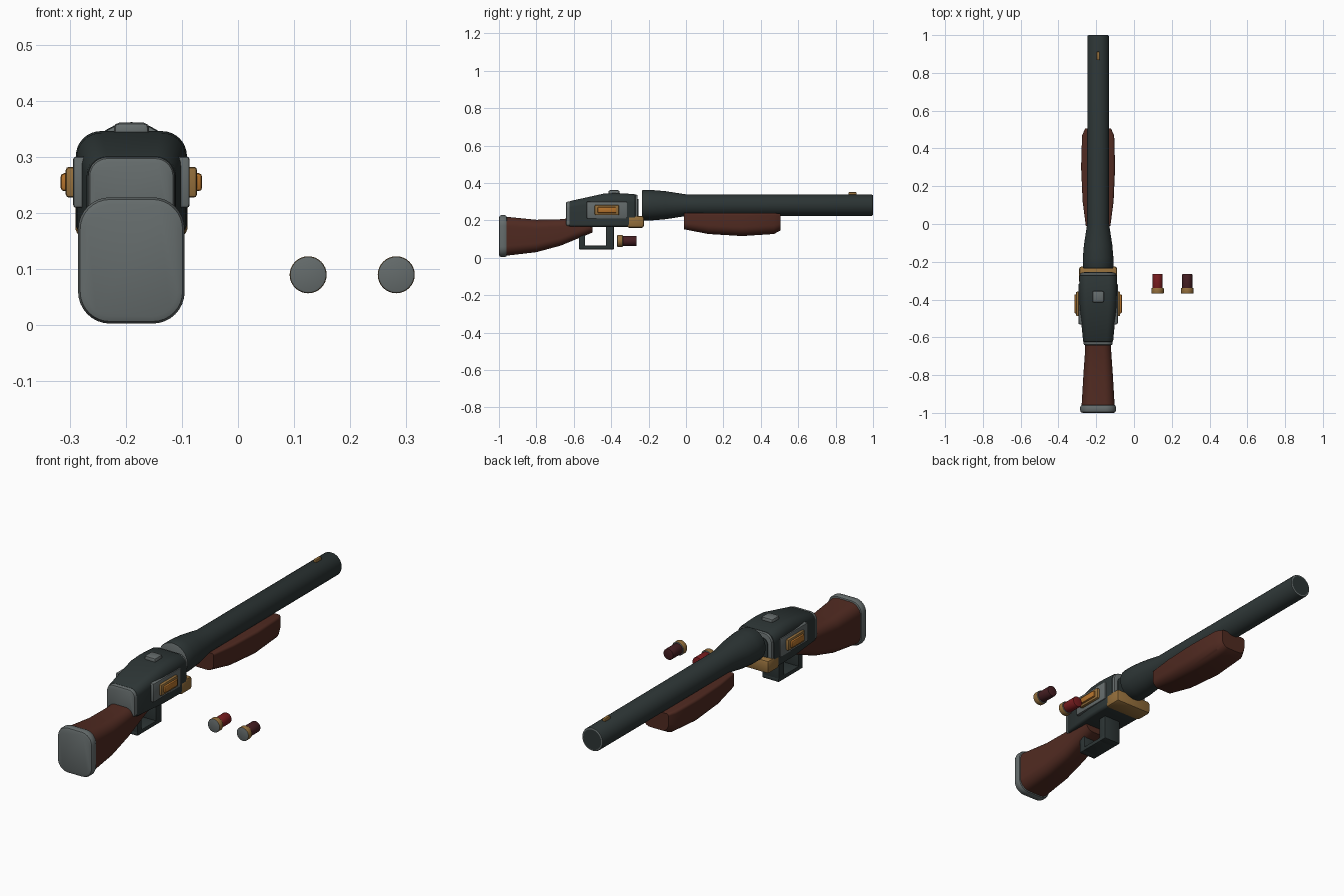
import bpy, bmesh, math

if "Cube" in bpy.data.objects:
    bpy.data.objects.remove(bpy.data.objects["Cube"])

AXIS = -.19  # centre line of the long assembly
BORE = .281  # height of the barrel axis


def material(name, *rgb):
    mat = bpy.data.materials.new(name)
    mat.use_nodes = True
    mat.diffuse_color = (*rgb, 1)
    shader = mat.node_tree.nodes["Principled BSDF"]
    shader.inputs["Base Color"].default_value = mat.diffuse_color
    return mat


dark = material("dark gunmetal", .026, .036, .036)
grey = material("steel grey", .13, .15, .15)
wood = material("red brown wood", .08, .023, .015)
brass = material("brass", .3, .16, .045)
orange = material("orange brass", .46, .17, .025)
red = material("red", .19, .012, .014)
maroon = material("maroon", .06, .013, .016)


def finish(bm, name, mats, bevel):
    """Turn a bmesh into an object with bevelled hard edges and smooth curves."""
    mesh = bpy.data.meshes.new(name)
    bm.to_mesh(mesh)
    bm.free()
    for mat in mats:
        mesh.materials.append(mat)
    ob = bpy.data.objects.new(name, mesh)
    bpy.context.collection.objects.link(ob)
    bpy.ops.object.select_all(action="DESELECT")
    ob.select_set(True)
    bpy.context.view_layer.objects.active = ob
    if bevel:
        modifier = ob.modifiers.new("Bevel", "BEVEL")
        modifier.width = bevel
        modifier.segments = 2
        bpy.ops.object.modifier_apply(modifier=modifier.name)
    bpy.ops.object.shade_smooth_by_angle(angle=math.radians(28))


def section(x, y, half, low, high, top, base, steps=8):
    """Rounded rectangle; top and base are corner radii as shares of the half width."""
    points = []
    for corner, (sx, sz) in enumerate(((1, 1), (-1, 1), (-1, -1), (1, -1))):
        radius = half * (top if sz > 0 else base)
        centre_z = high - radius if sz > 0 else low + radius
        for step in range(steps + 1):
            angle = (corner + step / steps) * math.pi / 2
            points.append((x + sx * (half - radius) + radius * math.cos(angle), y,
                           centre_z + radius * math.sin(angle)))
    return points


def loft(name, mats, rows, x=AXIS, top=.6, base=.6, bevel=0, rim=0):
    """Skin rows of (y, half width, low, high); a second material paints the ends."""
    bm = bmesh.new()
    rings = [[bm.verts.new(p) for p in section(x, *row, top, base)] for row in rows]
    for near, far in zip(rings, rings[1:]):
        for i in range(len(near)):
            bm.faces.new((near[i - 1], near[i], far[i], far[i - 1]))
    caps = [bm.faces.new(rings[0]), bm.faces.new(rings[-1])]
    for cap in caps:
        cap.material_index = len(mats) - 1
    bmesh.ops.remove_doubles(bm, verts=bm.verts, dist=.00001)
    bmesh.ops.recalc_face_normals(bm, faces=bm.faces)
    if rim:
        front = max(bm.faces, key=lambda face: face.calc_center_median().y)
        bmesh.ops.inset_region(bm, faces=[front], thickness=rim)
        front.material_index = 0
    finish(bm, name, mats, bevel)


def turned(name, mats, rows, z, **options):
    """Round part along y from rows of (y, radius)."""
    loft(name, mats, [(y, r, z - r, z + r) for y, r in rows], top=1, base=1, **options)


def box(name, mat, centre, size, bevel=.004):
    bm = bmesh.new()
    bmesh.ops.create_cube(bm, size=1)
    for vert in bm.verts:
        vert.co = [c + v * s for c, v, s in zip(centre, vert.co, size)]
    finish(bm, name, [mat], bevel)


# Wooden stock and butt plate
loft("stock", [wood], [
    (-.97, .088, .01, .22),
    (-.8, .078, .03, .203),
    (-.67, .069, .065, .206),
    (-.5, .064, .135, .225)])
loft("butt_plate", [grey], [(y, .095, .003, .228) for y in (-1, -.957)], bevel=.013)

# Receiver with steel collars at both ends and a latch on top
loft("receiver", [dark], [
    (-.625, .079, .167, .302),
    (-.44, .097, .165, .343),
    (-.37, .099, .165, .346),
    (-.27, .099, .165, .34)], top=.45, base=.15, bevel=.006)
loft("rear_collar", [grey], [(y, .077, .169, .3) for y in (-.642, -.6)],
     top=.45, base=.2, bevel=.01)
loft("front_collar", [grey], [(y, .095, .168, .337) for y in (-.29, -.258)],
     top=.45, base=.15, bevel=.008)
loft("breech_plate", [dark], [(y, .075, .19, .315) for y in (-.27, -.255)],
     top=.4, base=.15)
box("top_latch", grey, (AXIS, -.385, .345), (.062, .06, .032), .009)

# Side plates with brass frames, mirrored
for side, label in ((1, "left"), (-1, "right")):
    for part, mat, reach, length, height in (
            ("plate", grey, .104, .216, .092),
            ("frame", brass, .117, .13, .055),
            ("inlay", orange, .126, .1, .032)):
        box(f"{label}_side_{part}", mat, (AXIS + side * (reach - .02), -.423, .255),
            (.04, length, height), .006)

# Brass hinge block and trigger guard under the receiver
box("hinge_block", brass, (AXIS, -.27, .192), (.2, .09, .064), .012)
box("guard_front", dark, (AXIS, -.407, .11), (.09, .043, .13))
box("guard_back", dark, (AXIS, -.556, .105), (.09, .033, .12))
box("guard_bottom", dark, (AXIS, -.479, .055), (.09, .188, .02))

# Barrel with flared breech, steel muzzle rim and front sight
turned("barrel", [dark, grey], [
    (-.236, .081), (-.18, .081), (-.11, .075), (0, .058), (1, .057)],
    BORE, bevel=.007, rim=.008)
box("front_sight", brass, (AXIS, .89, .34), (.016, .044, .022))

# Wooden fore grip
loft("fore_grip", [wood], [
    (-.01, .065, .152, .24),
    (.12, .082, .127, .24),
    (.3, .09, .116, .24),
    (.47, .085, .127, .24),
    (.505, .068, .146, .235)], top=.15, base=.55)

# Two loose cartridges
for x, label, colour in ((.125, "inner", red), (.282, "outer", maroon)):
    turned(f"{label}_cartridge_base", [brass, grey], [(-.368, .033), (-.338, .033)],
           .09, x=x, bevel=.004)
    turned(f"{label}_cartridge_tube", [colour], [(-.345, .027), (-.265, .027)],
           .09, x=x, bevel=.003)
